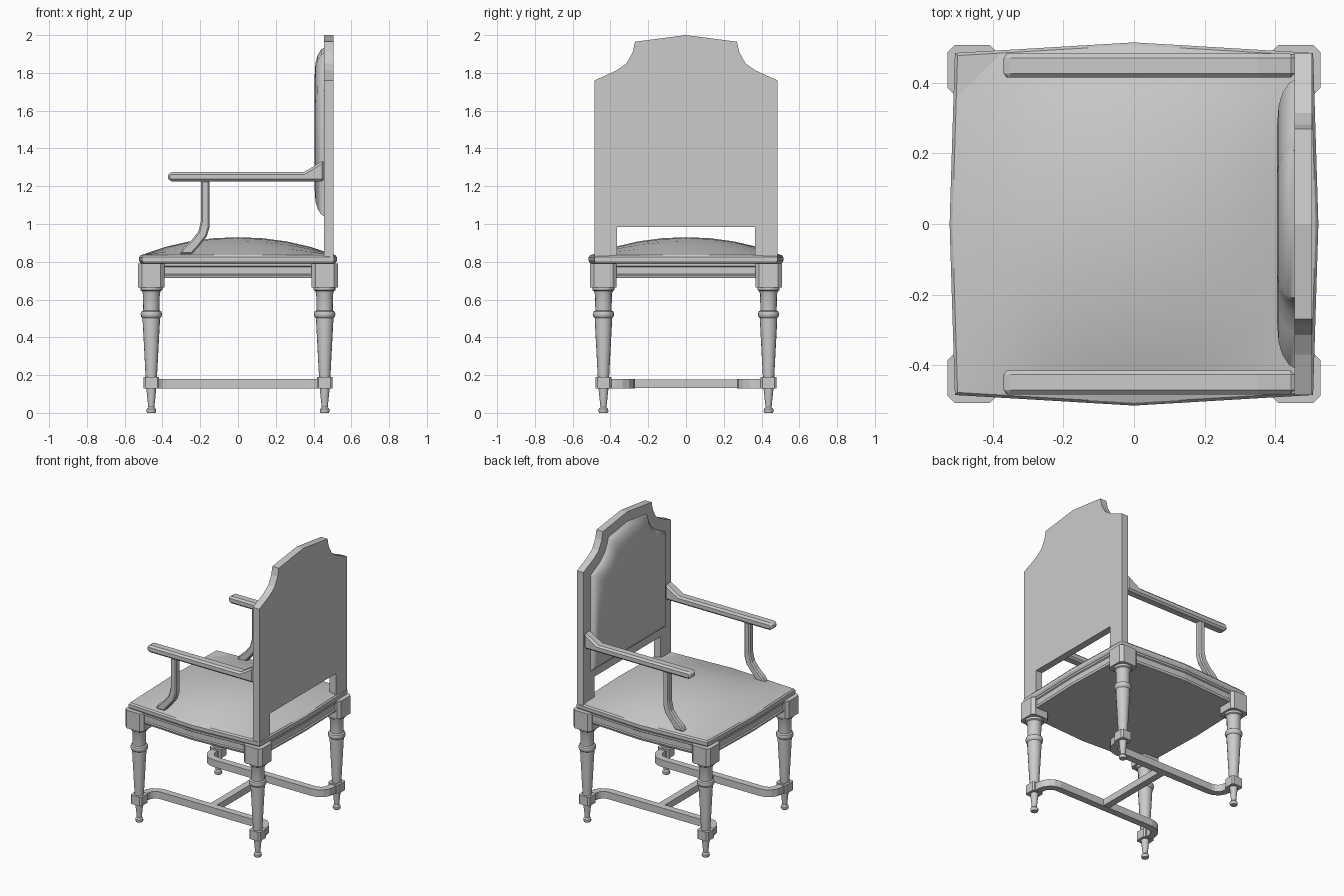
import bpy, bmesh, math
from mathutils import Vector

if "Cube" in bpy.data.objects:
    bpy.data.objects.remove(bpy.data.objects["Cube"])


def loft(name, loops, smooth=None):
    """Skin a list of equal-length closed loops and cap both ends."""
    bm = bmesh.new()
    rings = [[bm.verts.new(p) for p in loop] for loop in loops]
    n = len(rings[0])
    for a, b in zip(rings, rings[1:]):
        for i in range(n):
            j = (i + 1) % n
            bm.faces.new((a[i], a[j], b[j], b[i]))
    bm.faces.new(rings[0])
    bm.faces.new(rings[-1])
    bmesh.ops.recalc_face_normals(bm, faces=bm.faces[:])
    return finish(name, bm, smooth)


def finish(name, bm, smooth=None):
    me = bpy.data.meshes.new(name)
    bm.to_mesh(me)
    bm.free()
    ob = bpy.data.objects.new(name, me)
    bpy.context.collection.objects.link(ob)
    if smooth:
        bpy.ops.object.select_all(action='DESELECT')
        ob.select_set(True)
        bpy.context.view_layer.objects.active = ob
        bpy.ops.object.shade_smooth_by_angle(angle=math.radians(smooth))
    return ob


def bevel(ob, width):
    m = ob.modifiers.new("edge", 'BEVEL')
    m.width, m.segments = width, 1
    m.limit_method, m.angle_limit = 'ANGLE', math.radians(50)


def mirrored(half):
    """Close a right-hand half outline that ends on the centre line."""
    return half + [(-y, z) for y, z in reversed(half) if y > 0]


# Bowed seat plan shared by cushion and rail
def plan(u, v, s=1.0):
    return (s * u * (0.508 + 0.015 * (1 - abs(v))),
            s * v * (0.485 + 0.03 * (1 - abs(u))))


edge = [(-1, -1), (0, -1), (1, -1), (1, 0), (1, 1), (0, 1), (-1, 1), (-1, 0)]


def seat_loops(levels):
    return [[(*plan(u, v, s), z) for u, v in edge] for z, s in levels]


loft("seat_rail", seat_loops([(0.715, 0.975), (0.73, 0.985), (0.735, 0.97),
                              (0.772, 0.97), (0.777, 0.985), (0.79, 0.985)]))
loft("seat_base", seat_loops([(0.785, 0.96), (0.795, 0.99), (0.805, 1.0),
                              (0.825, 1.0), (0.835, 0.985)]))

# Domed seat upholstery
N = 8
bm = bmesh.new()


def dome(t):
    return 1 - abs(t) ** 2.1


grid = [[bm.verts.new((*plan(-1 + 2 * i / N, -1 + 2 * j / N, 0.985),
                       0.835 + 0.095 * dome(-1 + 2 * i / N) * dome(-1 + 2 * j / N)))
         for j in range(N + 1)] for i in range(N + 1)]
for i in range(N):
    for j in range(N):
        bm.faces.new((grid[i][j], grid[i + 1][j], grid[i + 1][j + 1], grid[i][j + 1]))
finish("seat_cushion", bm, 40)

# Back panel with shouldered top and open gap above the seat
outline = mirrored([(0.365, 0.985), (0.365, 0.825), (0.485, 0.825), (0.485, 1.76),
                    (0.37, 1.812), (0.315, 1.85), (0.282, 1.91), (0.27, 1.965), (0, 2.0)])
loft("back_frame", [[(x, y, z) for y, z in outline] for x in (0.455, 0.505)])

# Padded back cushion
pad = mirrored([(0.41, 1.04), (0.41, 1.71), (0.31, 1.76), (0.25, 1.81),
                (0.22, 1.87), (0.21, 1.905), (0, 1.935)])
layers = [(0.457, 1.0), (0.44, 0.975), (0.422, 0.91), (0.41, 0.82), (0.406, 0.68)]
loft("back_cushion", [[(x, y * s, 1.48 + (z - 1.48) * s) for y, z in pad]
                      for x, s in layers], 40)

# Armrests and their curved supports
arm = [(-0.375, 1.25), (-0.362, 1.275), (0.35, 1.275), (0.456, 1.34),
       (0.456, 1.225), (-0.362, 1.225)]
support = [(-0.195, 1.23), (-0.195, 1.02), (-0.21, 0.96), (-0.245, 0.915),
           (-0.29, 0.875), (-0.31, 0.84), (-0.245, 0.84), (-0.205, 0.885),
           (-0.165, 0.935), (-0.15, 0.985), (-0.15, 1.23)]
for side, tag in ((1, "left"), (-1, "right")):
    a = loft("armrest_" + tag, [[(x, side * y, z) for x, z in arm]
                                for y in (0.415, 0.483)])
    bevel(a, 0.012)
    s = loft("arm_support_" + tag, [[(x, side * y, z) for x, z in support]
                                    for y in (0.426, 0.472)])
    bevel(s, 0.008)

# Turned legs with corner blocks
turning = [(0, 0.022), (0.008, 0.026), (0.02, 0.025), (0.03, 0.016), (0.125, 0.026),
           (0.19, 0.03), (0.49, 0.046), (0.502, 0.046), (0.508, 0.053), (0.522, 0.057),
           (0.536, 0.053), (0.542, 0.043), (0.63, 0.045), (0.645, 0.05),
           (0.65, 0.058), (0.67, 0.058)]
LX, LY = 0.459, 0.437


def octagon(cx, cy, h, c):
    k = h - c
    pts = [(h, -k), (h, k), (k, h), (-k, h), (-h, k), (-h, -k), (-k, -h), (k, -h)]
    return [(cx + x, cy + y) for x, y in pts]


for sx, f in ((-1, "front"), (1, "back")):
    for sy, t in ((1, "left"), (-1, "right")):
        cx, cy, tag = sx * LX, sy * LY, f + "_" + t
        loft(f"{tag}_leg", [[(cx + r * math.cos(k * math.tau / 16),
                              cy + r * math.sin(k * math.tau / 16), z)
                             for k in range(16)] for z, r in turning], 35)
        loft(f"{tag}_corner_block", [[(x, y, z) for x, y in octagon(cx, cy, 0.07, 0.02)]
                                     for z in (0.665, 0.79)])
        loft(f"{tag}_stretcher_block", [[(x, y, z) for x, y in octagon(cx, cy, 0.042, 0.01)]
                                        for z in (0.128, 0.19)])

# Bowed side stretchers and the cross bar
W, INNER, R = 0.024, 0.295, 0.08
for side, t in ((1, "left"), (-1, "right")):
    path = [(-LX, LY)]
    for k in range(5):
        a = math.pi + k * math.pi / 8
        path.append((-LX + R + R * math.cos(a), INNER + R + R * math.sin(a)))
    path += [(-x, y) for x, y in reversed(path)]
    loops = []
    for i, p in enumerate(path):
        p = Vector(p)
        d = (Vector(path[min(i + 1, len(path) - 1)]) - Vector(path[max(i - 1, 0)])).normalized()
        n = Vector((-d.y, d.x)) * W
        loops.append([((p + n * q).x, side * (p + n * q).y, z)
                      for q, z in ((1, 0.13), (1, 0.18), (-1, 0.18), (-1, 0.13))])
    loft("side_stretcher_" + t, loops)
loft("cross_stretcher", [[(x, y, z) for x, z in ((-W, 0.132), (W, 0.132), (W, 0.178), (-W, 0.178))]
                         for y in (-INNER, INNER)])
